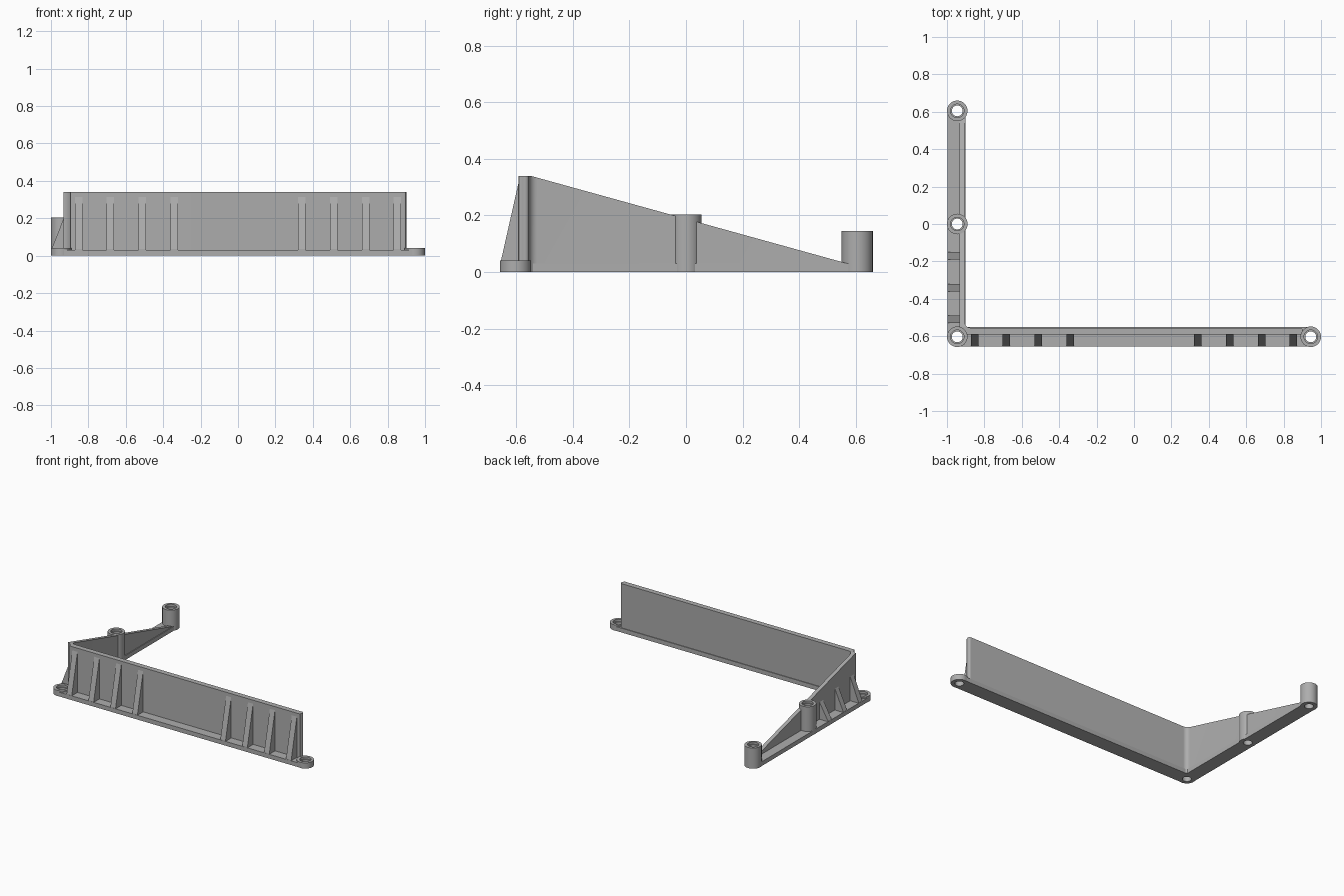
import bpy, bmesh, math
from mathutils import Vector

cube = bpy.data.objects.get("Cube")
if cube:
    bpy.data.objects.remove(cube, do_unlink=True)

grey = bpy.data.materials.new("mid grey")
grey.use_nodes = True
grey.diffuse_color = (0.42, 0.42, 0.42, 1)
grey.node_tree.nodes["Principled BSDF"].inputs["Base Color"].default_value = (0.42, 0.42, 0.42, 1)


def finish(bm, name):
    bmesh.ops.recalc_face_normals(bm, faces=bm.faces)
    mesh = bpy.data.meshes.new(name)
    bm.to_mesh(mesh)
    bm.free()
    mesh.materials.append(grey)
    obj = bpy.data.objects.new(name, mesh)
    bpy.context.collection.objects.link(obj)
    return obj


def select(obj):
    bpy.ops.object.select_all(action='DESELECT')
    obj.select_set(True)
    bpy.context.view_layer.objects.active = obj


def prism(points, offset):
    """Closed solid from a planar outline swept along an offset."""
    bm = bmesh.new()
    face = bm.faces.new([bm.verts.new(p) for p in points])
    moved = bmesh.ops.extrude_face_region(bm, geom=[face], use_keep_orig=True)["geom"]
    verts = [g for g in moved if isinstance(g, bmesh.types.BMVert)]
    bmesh.ops.translate(bm, verts=verts, vec=offset)
    bmesh.ops.recalc_face_normals(bm, faces=bm.faces)
    return bm


def arc(cx, cy, r, start, end, steps=6):
    angles = [math.radians(start + (end - start) * i / steps) for i in range(steps + 1)]
    return [(cx + r * math.cos(a), cy + r * math.sin(a), 0) for a in angles]


def cut(obj, x, y, radius, bottom):
    bpy.ops.mesh.primitive_cylinder_add(vertices=40, radius=radius, depth=1, location=(x, y, bottom + 0.5))
    cutter = bpy.context.object
    cutter.hide_render = True
    select(obj)
    mod = obj.modifiers.new("bore", 'BOOLEAN')
    mod.operation = 'DIFFERENCE'
    mod.solver = 'EXACT'
    mod.object = cutter
    bpy.ops.object.modifier_apply(modifier=mod.name)
    bpy.data.objects.remove(cutter, do_unlink=True)


def smooth(obj):
    select(obj)
    bpy.ops.object.shade_smooth_by_angle(angle=math.radians(30))


SIDE, FRONT, BACK = 0.945, -0.603, 0.605
OUTER, COUNTERBORE, HOLE = 0.055, 0.036, 0.029
bosses = {
    "corner_screw_boss": (-SIDE, FRONT, 0.04),
    "left_screw_boss": (SIDE, FRONT, 0.04),
    "middle_post": (-SIDE, 0, 0.203),
    "rear_post": (-SIDE, BACK, 0.145),
}

# L-shaped base flange
outline = [(-SIDE, -0.656, 0), (SIDE, -0.656, 0), (SIDE, -0.55, 0), (-0.9, -0.55, 0),
           (-0.9, BACK, 0), (-0.998, BACK, 0), (-0.998, FRONT, 0)]
flange = finish(prism(outline, (0, 0, 0.03)), "base_flange")

# L-shaped wall with a filleted inner corner and rounded free end
outline = [(-0.932, -0.592, 0)]
outline += arc(0.888, -0.578, 0.014, -90, 0) + arc(0.888, -0.569, 0.014, 0, 90)
outline += arc(-0.875, -0.525, 0.03, 270, 180)
outline += [(-0.905, 0.58, 0), (-0.932, 0.58, 0)]
bm = prism(outline, (0, 0, 0.34))
# Slope the side arm down towards the rear post
result = bmesh.ops.bisect_plane(bm, geom=bm.verts[:] + bm.edges[:] + bm.faces[:],
                                plane_co=Vector((0, -0.55, 0.34)),
                                plane_no=Vector((0, 0.31, 1.12)), clear_outer=True)
rim = [g for g in result["geom_cut"] if isinstance(g, bmesh.types.BMEdge)]
bmesh.ops.holes_fill(bm, edges=[e for e in bm.edges if e.is_boundary], sides=0)
wall = finish(bm, "wall")

# Screw clearance and bores
for name, (x, y, height) in bosses.items():
    cut(flange, x, y, COUNTERBORE, -0.5)
    low = height < 0.1
    cut(wall, x, y, OUTER - 0.003 if low else COUNTERBORE, -0.5)
smooth(wall)
smooth(flange)

# Hollow bosses and posts with a counterbored top
for name, (x, y, height) in bosses.items():
    step = height - 0.015
    profile = [(HOLE, 0), (OUTER, 0), (OUTER, height), (COUNTERBORE, height), (COUNTERBORE, step), (HOLE, step)]
    bm = bmesh.new()
    verts = [bm.verts.new((x + r, y, z)) for r, z in profile]
    edges = [bm.edges.new((verts[i - 1], verts[i])) for i in range(len(verts))]
    bmesh.ops.spin(bm, geom=verts + edges, cent=(x, y, 0), axis=(0, 0, 1),
                   angle=math.tau, steps=40, use_merge=False)
    bmesh.ops.remove_doubles(bm, verts=bm.verts, dist=0.0001)
    smooth(finish(bm, name))

# Triangular ribs along the front
for side, label in ((-1, "right"), (1, "left")):
    for i in range(4):
        x = side * (0.342 + 0.17 * i) - 0.02
        shape = [(x, -0.655, 0.02), (x, -0.655, 0.035), (x, -0.592, 0.315), (x, -0.58, 0.315), (x, -0.58, 0.02)]
        finish(prism(shape, (0.04, 0, 0)), f"front_rib_{label}_{i + 1}")

# Lower ribs along the side arm
for i, top in enumerate((0.2, 0.18, 0.15)):
    y = -0.53 + 0.17 * i
    shape = [(-0.997, y, 0.02), (-0.997, y, 0.035), (-0.932, y, top), (-0.92, y, top), (-0.92, y, 0.02)]
    finish(prism(shape, (0, 0.04, 0)), f"side_rib_{i + 1}")
